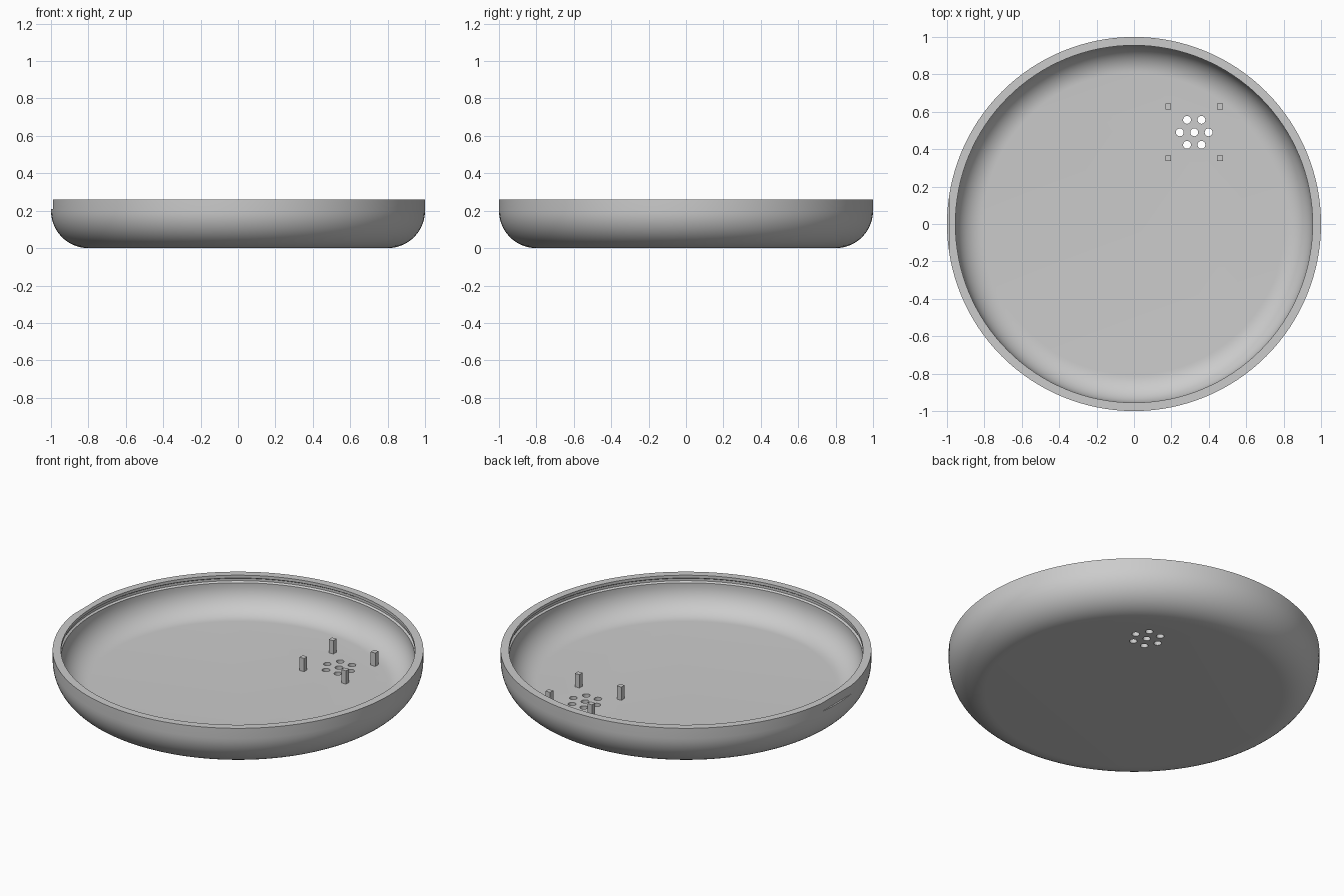
import bpy, bmesh
from math import sin, cos, pi, radians
from mathutils import Matrix, Vector

cube = bpy.data.objects.get("Cube")
if cube:
    bpy.data.objects.remove(cube, do_unlink=True)

HEIGHT, FLOOR = 0.26, 0.055
VENT = Vector((0.322, 0.49, 0))

grey = bpy.data.materials.new("light_grey")
grey.use_nodes = True
colour = (0.6, 0.6, 0.6, 1)
grey.diffuse_color = colour
grey.node_tree.nodes["Principled BSDF"].inputs["Base Color"].default_value = colour


def make_object(name, bm):
    bmesh.ops.recalc_face_normals(bm, faces=bm.faces)
    mesh = bpy.data.meshes.new(name)
    bm.to_mesh(mesh)
    bm.free()
    mesh.materials.append(grey)
    obj = bpy.data.objects.new(name, mesh)
    bpy.context.collection.objects.link(obj)
    return obj


def add_box(bm, centre, size):
    matrix = Matrix.Translation(centre) @ Matrix.Diagonal((*size, 1))
    bmesh.ops.create_cube(bm, size=1, matrix=matrix)


def fillet(radius, centre_r, centre_z, steps=14):
    """Quarter arc from the flat base up to the vertical wall."""
    return [(centre_r + radius * sin(a), centre_z - radius * cos(a))
            for a in (i * pi / 2 / steps for i in range(steps + 1))]


def lathe(name, profile, segments=128):
    bm = bmesh.new()
    rings = [[bm.verts.new((r * cos(a), r * sin(a), z))
              for a in (2 * pi * i / segments for i in range(segments))]
             for r, z in profile]
    for low, high in zip(rings, rings[1:]):
        for i in range(segments):
            j = (i + 1) % segments
            bm.faces.new((low[i], low[j], high[j], high[i]))
    bm.faces.new(rings[0])
    bm.faces.new(rings[-1])
    return make_object(name, bm)


# Dish shell: rounded outside, flat rim, snap groove, rounded inside
outside = fillet(0.2, 0.8, 0.2)
rim = [(1.0, HEIGHT), (0.955, HEIGHT), (0.955, 0.243),
       (0.966, 0.236), (0.966, 0.222), (0.955, 0.215)]
inside = fillet(0.15, 0.805, 0.205)[::-1]
dish = lathe("dish_shell", outside + rim + inside)

# Cutters: seven vent holes and a flat grip notch in the rim
bm = bmesh.new()
ring = [Vector((cos(i * pi / 3), sin(i * pi / 3), 0)) * 0.077 for i in range(6)]
for offset in [Vector((0, 0, 0))] + ring:
    bmesh.ops.create_cone(bm, cap_ends=True, segments=32, radius1=0.021, radius2=0.021,
                          depth=0.3, matrix=Matrix.Translation(VENT + offset))
add_box(bm, (-1.04, 0, 0.31), (0.1, 0.5, 0.2))
cutter = make_object("hole_cutter", bm)
cutter.hide_render = True

cut = dish.modifiers.new("cut", 'BOOLEAN')
cut.operation = 'DIFFERENCE'
cut.solver = 'EXACT'
cut.object = cutter
bpy.ops.object.select_all(action='DESELECT')
bpy.context.view_layer.objects.active = dish
dish.select_set(True)
bpy.ops.object.modifier_apply(modifier=cut.name)
bpy.data.objects.remove(cutter, do_unlink=True)
bpy.ops.object.shade_smooth_by_angle(angle=radians(25))

# Four square mounting posts around the vent
bm = bmesh.new()
for sx in (-1, 1):
    for sy in (-1, 1):
        add_box(bm, VENT + Vector((0.138 * sx, 0.138 * sy, FLOOR + 0.037)), (0.03, 0.03, 0.084))
make_object("mounting_posts", bm)
